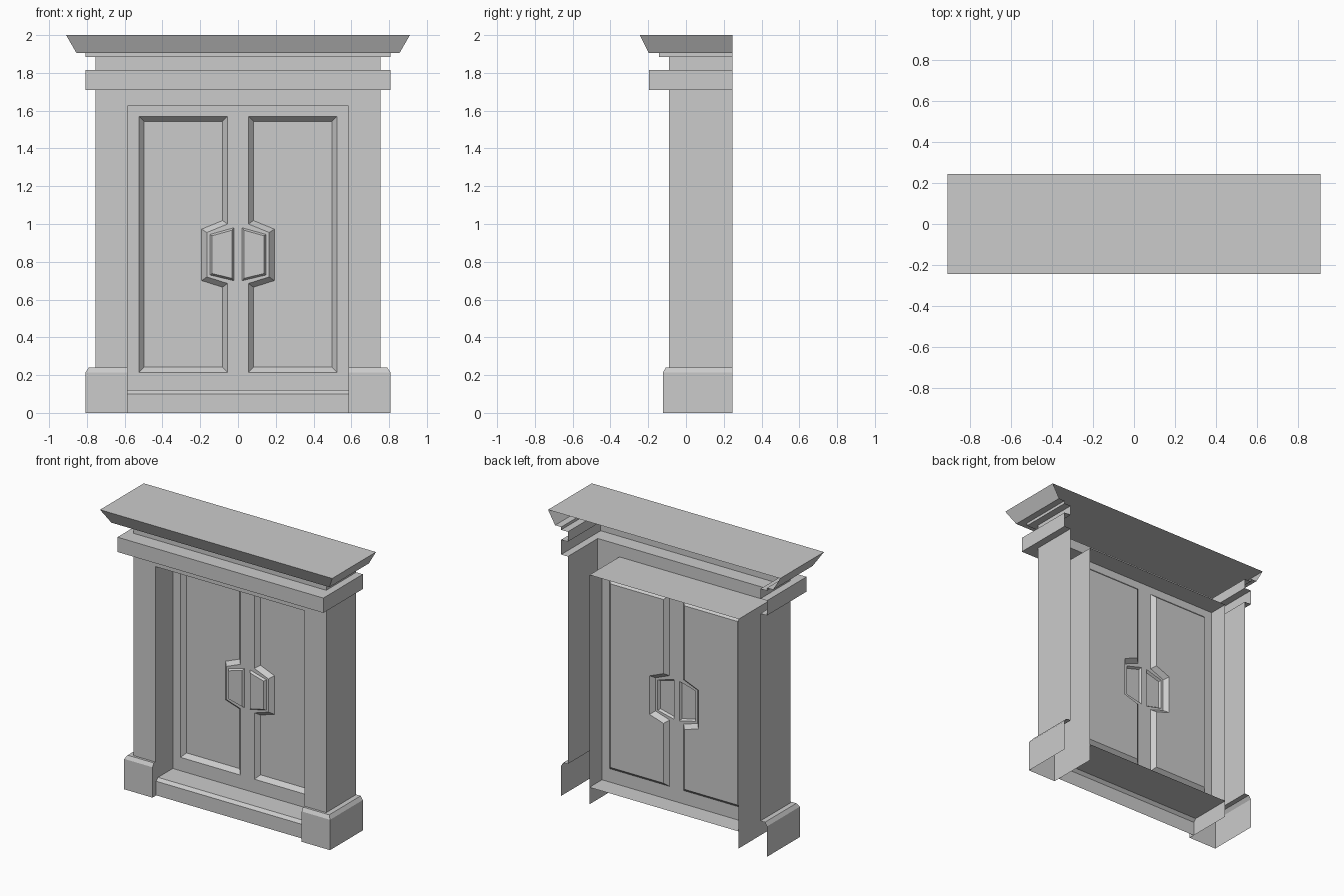
import bpy, bmesh
from mathutils import Vector

cube = bpy.data.objects.get("Cube")
if cube:
    bpy.data.objects.remove(cube)

stone = bpy.data.materials.new("light_grey_stone")
stone.use_nodes = True
GREY = (0.6, 0.6, 0.6, 1)
stone.diffuse_color = GREY
stone.node_tree.nodes["Principled BSDF"].inputs["Base Color"].default_value = GREY

BACK, WALL, DOOR = 0.245, -0.09, 0.105   # depths of the open back, wall face and doors
OPEN, HEAD, SILL = 0.585, 1.625, 0.12    # doorway half width, top and bottom


def finish(name, bm):
    bmesh.ops.dissolve_degenerate(bm, dist=1e-5, edges=bm.edges[:])
    mesh = bpy.data.meshes.new(name)
    bm.to_mesh(mesh)
    bm.free()
    mesh.materials.append(stone)
    obj = bpy.data.objects.new(name, mesh)
    bpy.context.collection.objects.link(obj)
    return obj


def loft(name, rows):
    """Skin a sheet over successive rows of points."""
    bm = bmesh.new()
    grid = [[bm.verts.new(p) for p in row] for row in rows]
    for low, high in zip(grid, grid[1:]):
        for j in range(len(low) - 1):
            bm.faces.new((low[j], low[j + 1], high[j + 1], high[j]))
    return finish(name, bm)


def wrap(x0, x1, y, z):
    """Path along one side, the front and the other side."""
    return [(x0, BACK, z), (x0, y, z), (x1, y, z), (x1, BACK, z)]


# Pilasters with plinths, including the doorway reveals: half width, depth, height
pilaster = [(0.807, -0.122, 0), (0.807, -0.122, 0.215), (0.79, -0.107, 0.24),
            (0.755, WALL, 0.24), (0.755, WALL, HEAD)]
loft("left_pilaster", [wrap(OPEN, x, y, z) for x, y, z in pilaster])
loft("right_pilaster", [wrap(-x, -OPEN, y, z) for x, y, z in pilaster])

# Lintel, band, moulding and flared cornice
cornice = [(0.755, WALL, HEAD), (0.755, WALL, 1.71), (0.807, -0.197, 1.71),
           (0.807, -0.197, 1.815), (0.755, WALL, 1.815), (0.755, WALL, 1.885),
           (0.807, -0.143, 1.885), (0.807, -0.143, 1.905), (0.855, -0.197, 1.905),
           (0.91, -0.245, 2.0)]
loft("lintel_and_cornice", [wrap(-x, x, y, z) for x, y, z in cornice])


def strip(name, half, profile):
    return loft(name, [[(-half, y, z), (half, y, z)] for y, z in profile])


strip("cornice_top", 0.91, [(-0.245, 2.0), (BACK, 2.0)])
strip("doorway_soffit", OPEN, [(BACK, HEAD), (WALL, HEAD)])
strip("threshold", OPEN, [(-0.08, 0), (-0.08, 0.1), (-0.06, SILL), (BACK, SILL)])


def inset(loop, dist):
    """Mitred inward offset of a counter-clockwise outline."""
    out = []
    pts = [Vector(p) for p in loop]
    for i, p in enumerate(pts):
        a = (p - pts[i - 1]).normalized()
        b = (pts[(i + 1) % len(pts)] - p).normalized()
        na, nb = Vector((-a.y, a.x)), Vector((-b.y, b.x))
        out.append(p + (na + nb) * dist / (1 + na.dot(nb)))
    return out


def ring(bm, loop, y):
    return [bm.verts.new((x, y, z)) for x, z in loop]


def bevelled_panel(bm, loop, width, depth):
    """Sloped border leading to a sunk or raised flat panel; returns its rim."""
    outer = ring(bm, loop, DOOR)
    inner = ring(bm, inset(loop, width), DOOR + depth)
    n = len(loop)
    for i in range(n):
        k = (i + 1) % n
        bm.faces.new((outer[i], outer[k], inner[k], inner[i]))
    bm.faces.new(inner)
    return outer


# Doors: sunk panel that steps around a raised handle plate
bm = bmesh.new()
panel = [(0.055, 0.215), (0.525, 0.215), (0.525, 1.57), (0.055, 1.57),
         (0.055, 1.0), (0.165, 0.955), (0.165, 0.72), (0.055, 0.685)]
plate = [(0.022, 0.70), (0.148, 0.73), (0.148, 0.945), (0.022, 0.98)]
rims = [ring(bm, [(0, SILL), (OPEN, SILL), (OPEN, HEAD), (0, HEAD)], DOOR),
        bevelled_panel(bm, panel, 0.027, 0.03),
        bevelled_panel(bm, plate, 0.01, -0.015)]
edges = []
for rim in rims:
    for i, v in enumerate(rim):
        pair = (rim[i - 1], v)
        edges.append(bm.edges.get(pair) or bm.edges.new(pair))
bmesh.ops.triangle_fill(bm, edges=edges, use_beauty=True, normal=(0, -1, 0))
for f in bm.faces:
    f.normal_update()
    if f.normal.y > 0:
        f.normal_flip()
doors = finish("doors", bm)
mirror = doors.modifiers.new("other_door", 'MIRROR')
mirror.use_axis = (True, False, False)
